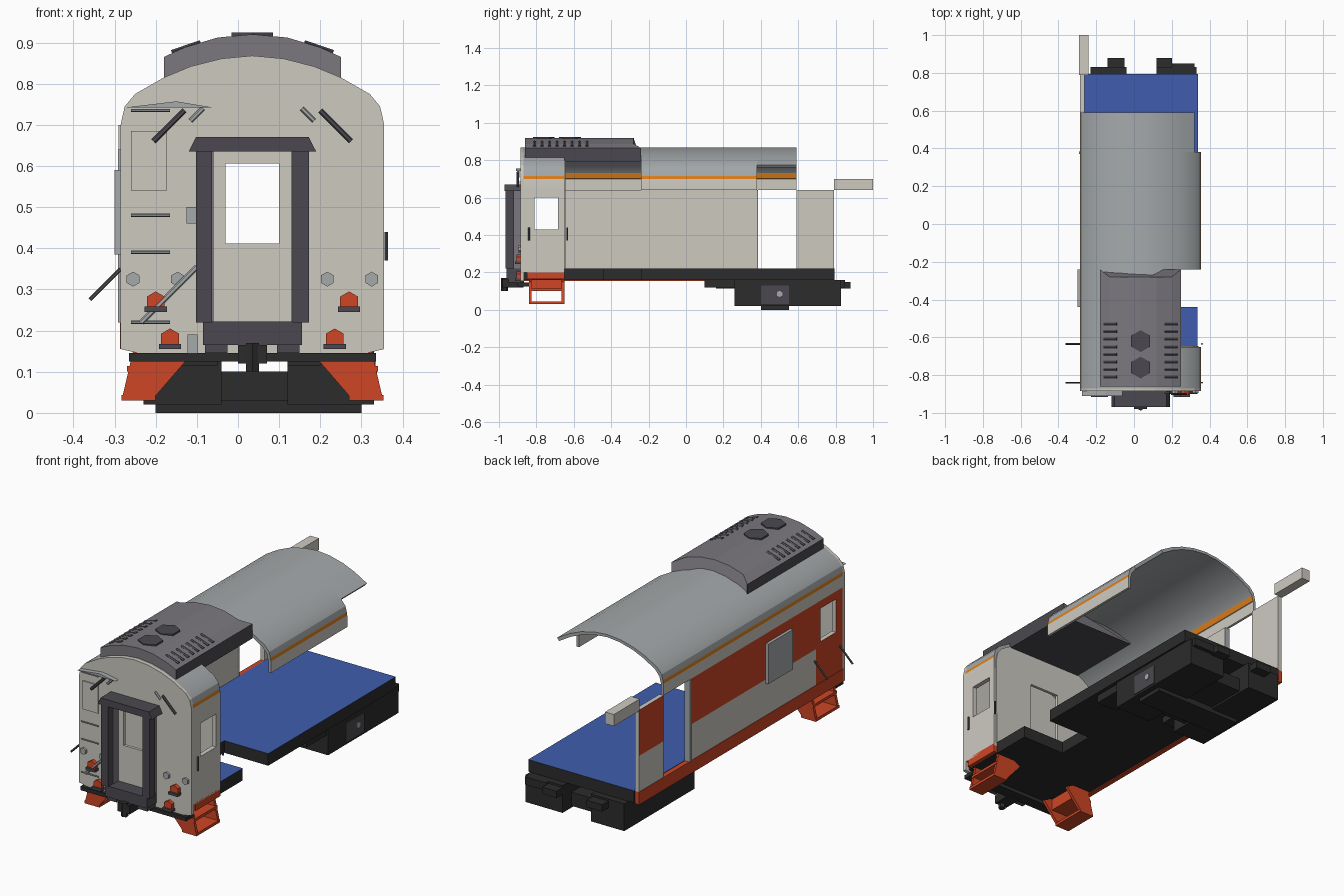
import bpy, bmesh, math
from mathutils import Vector

cube = bpy.data.objects.get("Cube")
if cube:
    bpy.data.objects.remove(cube, do_unlink=True)

CX = 0.035  # centre line of the carriage


def material(name, r, g, b):
    m = bpy.data.materials.new(name)
    m.use_nodes = True
    m.diffuse_color = (r, g, b, 1)
    bsdf = next(n for n in m.node_tree.nodes if n.type == 'BSDF_PRINCIPLED')
    bsdf.inputs["Base Color"].default_value = (r, g, b, 1)
    return m


LIGHT = material("pale grey paint", .61, .59, .53)
ROOF = material("roof grey", .38, .40, .41)
HOOD = material("hood grey", .2, .19, .21)
DARK = material("dark rubber", .07, .066, .08)
BLACK = material("underframe black", .025, .025, .025)
RED = material("orange red paint", .62, .06, .018)
BLUE = material("floor blue", .05, .11, .42)
STRIPE = material("amber stripe", .75, .22, .01)


def finish(name, bm, mats, rule=None, smooth=False):
    bmesh.ops.recalc_face_normals(bm, faces=bm.faces[:])
    mesh = bpy.data.meshes.new(name)
    for m in mats:
        mesh.materials.append(m)
    if rule:
        for f in bm.faces:
            f.material_index = rule(f.calc_center_median(), f.normal)
    bm.to_mesh(mesh)
    bm.free()
    ob = bpy.data.objects.new(name, mesh)
    bpy.context.collection.objects.link(ob)
    if smooth:
        bpy.ops.object.select_all(action='DESELECT')
        ob.select_set(True)
        bpy.context.view_layer.objects.active = ob
        bpy.ops.object.shade_smooth_by_angle(angle=math.radians(25))
    return ob


def prism(name, pts, y0, y1, *mats, rule=None, smooth=False, flat=False):
    """Extrude an x-z outline along y, or an x-y outline along z when flat."""
    bm = bmesh.new()
    place = (lambda a, b, h: (a, b, h)) if flat else (lambda a, b, h: (a, h, b))
    vs = [bm.verts.new(place(a, b, y0)) for a, b in pts]
    face = bm.faces.new(vs)
    new = bmesh.ops.extrude_face_region(bm, geom=[face])["geom"]
    shift = Vector(place(0, 0, y1 - y0))
    bmesh.ops.translate(bm, vec=shift, verts=[g for g in new if isinstance(g, bmesh.types.BMVert)])
    return finish(name, bm, mats, rule, smooth)


def box(name, x, y, z, *mats, rule=None):
    return prism(name, [(x[0], z[0]), (x[1], z[0]), (x[1], z[1]), (x[0], z[1])],
                 y[0], y[1], *mats, rule=rule)


def bar(name, a, b, r, mat):
    a, b = Vector(a), Vector(b)
    bm = bmesh.new()
    bmesh.ops.create_cone(bm, cap_ends=True, segments=6, radius1=r, radius2=r, depth=(b - a).length)
    bm.transform((b - a).to_track_quat('Z', 'Y').to_matrix().to_4x4())
    bmesh.ops.translate(bm, vec=(a + b) / 2, verts=bm.verts[:])
    return finish(name, bm, [mat])


def cut(ob, x, y, z):
    cutter = box("cutter", x, y, z, LIGHT)
    mod = ob.modifiers.new("opening", 'BOOLEAN')
    mod.operation, mod.solver, mod.object = 'DIFFERENCE', 'EXACT', cutter
    bpy.context.view_layer.objects.active = ob
    bpy.ops.object.modifier_apply(modifier=mod.name)
    bpy.data.objects.remove(cutter, do_unlink=True)


# Roof cross-section, from the left eave over the crown to the right eave
half = [(.32, .64), (.32, .70), (.317, .716), (.31, .745), (.285, .775),
        (.215, .815), (.15, .842), (.075, .861)]
arch = [(-d, z) for d, z in half] + [(0, .868)] + [(d, z) for d, z in reversed(half)]


def roof_rule(c, n):
    return 0 if c.z < .699 else (1 if c.z < .717 and abs(n.x) > .8 else 2)


def roof(name, limit, y0, y1):
    """Thin roof shell, cut short on the open side at the given half width."""
    line = [p for p in arch if p[0] <= limit]
    outer = [(CX + d, z) for d, z in line]
    inner = [(CX + d * .96, z - (.014 if z > .71 else 0)) for d, z in line]
    prism(name, outer + inner[::-1], y0, y1, LIGHT, STRIPE, ROOF, rule=roof_rule, smooth=True)


roof("vestibule_roof", .33, -.87, -.65)
roof("roof_under_hood", .16, -.65, -.24)
roof("main_roof", .33, -.24, .38)
roof("rear_roof", .29, .38, .59)

# Front wall with door opening, and the inner partition
lower = [(CX + .32, .155), (CX + .255, .14), (CX - .255, .14), (CX - .32, .155)]
front = prism("front_wall", [(CX + d, z) for d, z in arch] + lower, -.885, -.865, LIGHT)
cut(front, (-.06, .13), (-1, -.8), (.22, .63))
part = prism("partition", [(CX + d * .96, z - .012) for d, z in arch] + [(.34, .22), (-.27, .22)],
             -.66, -.645, LIGHT)
cut(part, (-.05, .12), (-.7, -.6), (.21, .63))

# Front door with open window
door = box("front_door", (-.06, .13), (-.885, -.87), (.22, .63), LIGHT)
cut(door, (-.03, .10), (-1, -.8), (.412, .606))

# Gangway: bellows and face frame, mirrored posts
for s in (-1, 1):
    for nm, a, b, y0, y1, m in (("bellows_post", .095, .12, -.93, -.88, HOOD),
                                ("gangway_post", .098, .137, -.965, -.92, DARK)):
        box(nm, sorted((CX + s * a, CX + s * b)), (y0, y1), (.22, .64), m)
    box("gangway_foot", sorted((CX + s * .06, CX + s * .115)), (-.95, -.88), (.145, .17), DARK)
prism("gangway_cap", [(-.12, .635), (.19, .635), (.172, .67), (-.102, .67)], -.97, -.88, DARK)
box("gangway_sill", (-.085, .155), (-.96, -.88), (.165, .222), DARK)
box("coupler", (0, .07), (-.98, -.87), (.12, .165), BLACK)
bar("coupler_pin", (CX, -.97, .10), (CX, -.97, .17), .018, BLACK)
box("buffer_beam", (-.265, .335), (-.9, -.84), (.125, .145), BLACK)

# Roof equipment hood with dark sides, fans and louvres
crown = [(.215, .79), (.215, .865), (.165, .888), (.085, .912), (0, .92)]
outline = [(CX + d, z) for d, z in crown] + [(CX - d, z) for d, z in crown[-2::-1]]
hood = prism("roof_hood", outline, -.86, -.24, HOOD, DARK,
             rule=lambda c, n: int(abs(n.x) > .8 or n.z < -.8))
for v in hood.data.vertices:
    if v.co.y > -.3 and v.co.z > .87:
        v.co.y = -.28
for y in (-.76, -.62):
    bar("roof_fan", (CX, y, .915), (CX, y, .924), .058, DARK)
for s in (-1, 1):
    for i in range(8):
        y = -.81 + i * .04
        bar("louvre", (CX + s * .125, y, .897), (CX + s * .195, y, .873), .009, DARK)

# Closed side wall: bands split by height, with a doorway near the rear
WX = (-.285, -.262)


def side_rule(c, n):
    return 1 if n.x < -.5 else 0


for nm, y0, y1 in (("side_wall", -.65, .38), ("rear_side_wall", .59, .79)):
    box(nm + "_lower", WX, (y0, y1), (.22, .405), LIGHT)
    box(nm + "_upper", WX, (y0, y1), (.405, .64), LIGHT, RED, rule=side_rule)
box("side_sill", (-.287, -.262), (-.87, .79), (.155, .22), RED)
box("rear_lintel", (-.29, -.24), (.79, 1), (.64, .70), LIGHT)
box("side_panel", (-.30, -.285), (-.44, -.24), (.385, .59), ROOF)
box("door_post", (-.292, -.262), (.37, .385), (.22, .64), ROOF)

# Vestibule sides with see-through door windows
for nm, x, mats, rule in (("closed_side_door", WX, (LIGHT, RED), side_rule),
                          ("open_side_door", (.332, .355), (LIGHT,), None)):
    wall = box(nm, x, (-.87, -.65), (.20, .64), *mats, rule=rule)
    cut(wall, (x[0] - .05, x[1] + .05), (-.81, -.685), (.43, .6))
for y in (-.84, -.635):
    bar("side_strut", (-.285, y, .35), (-.36, y, .275), .005, DARK)
    bar("open_side_handrail", (.36, y, .37), (.36, y, .44), .005, DARK)

# Floor plate with a notch on the open side
floor = [(-.262, -.87), (.335, -.87), (.335, -.44), (.09, -.44), (.09, -.24),
         (.34, -.24), (.34, .795), (-.262, .795)]
prism("floor", floor, .16, .222, BLACK, BLUE, flat=True, rule=lambda c, n: int(n.z > .5))

# Underfloor equipment
box("open_side_case", (.12, .33), (.26, .83), (.02, .16), BLACK)
box("closed_side_case", (-.23, -.04), (.26, .83), (.02, .16), BLACK)
box("centre_case", (-.04, .12), (.34, .76), (.03, .1), BLACK)
box("sump", (-.2, .3), (.4, .55), (0, .03), BLACK)
for x in ((-.14, -.05), (.12, .2)):
    box("frame_beam", x, (.16, .88), (.115, .15), BLACK)
box("beam_bracket", (.2, .32), (.1, .85), (.12, .16), BLACK)
box("case_hatch", (.328, .334), (.4, .55), (.03, .13), DARK)
bar("case_dial", (.33, .5, .085), (.338, .5, .085), .017, ROOF)

# Entrance steps: splayed end plates, treads and riser
for s in (-1, 1):
    plate = [(CX + s * d, z) for d, z in ((.15, .14), (.245, .03), (.318, .03), (.29, .15), (.318, .21), (.29, .21))]
    for y in (-.84, -.665):
        prism("step_side", plate, y, y + .015, RED)
    for z, a, b in ((.03, .235, .318), (.1, .2, .305), (.165, .2, .32)):
        box("step_tread", sorted((CX + s * a, CX + s * b)), (-.84, -.65), (z, z + .014), RED)
    box("step_riser", sorted((CX + s * .2, CX + s * .21)), (-.84, -.65), (.1, .17), RED)
    box("step_apron", sorted((CX + s * .295, CX + s * .32)), (-.85, -.65), (.165, .21), RED)

# Lamps on the front wall
for s in (-1, 1):
    for d in (.182, .29):
        bar("head_lamp", (CX + s * d, -.88, .325), (CX + s * d, -.895, .325), .018, ROOF)
    for d, z in ((.235, .27), (.2, .18)):
        x = CX + s * d
        bar("marker_lamp", (x, -.88, z), (x, -.905, z), .025, RED)
        box("lamp_bracket", (x - .027, x + .027), (-.915, -.88), (z - .025, z - .012), DARK)
    bar("upper_grab_bar", (CX + s * .165, -.9, .735), (CX + s * .24, -.9, .66), .007, DARK)
    bar("short_grab_bar", (CX + s * .12, -.895, .74), (CX + s * .15, -.895, .71), .006, ROOF)

# Access ladder, hatch, handles and gutter on the front wall
for z in (.22, .39, .48, .735):
    bar("ladder_rung", (-.26, -.9, z), (-.165, -.9, z), .004, ROOF)
box("front_hatch", (-.26, -.172), (-.892, -.88), (.54, .685), LIGHT)
bar("long_hose", (-.235, -.9, .22), (-.1, -.9, .355), .007, ROOF)
prism("front_gutter", [(-.275, .742), (-.06, .742), (-.15, .757)], -.91, -.88, ROOF)
box("door_latch", (-.125, -.1), (-.9, -.88), (.46, .5), ROOF)
box("socket_box", (-.123, -.098), (-.9, -.88), (.135, .19), ROOF)
